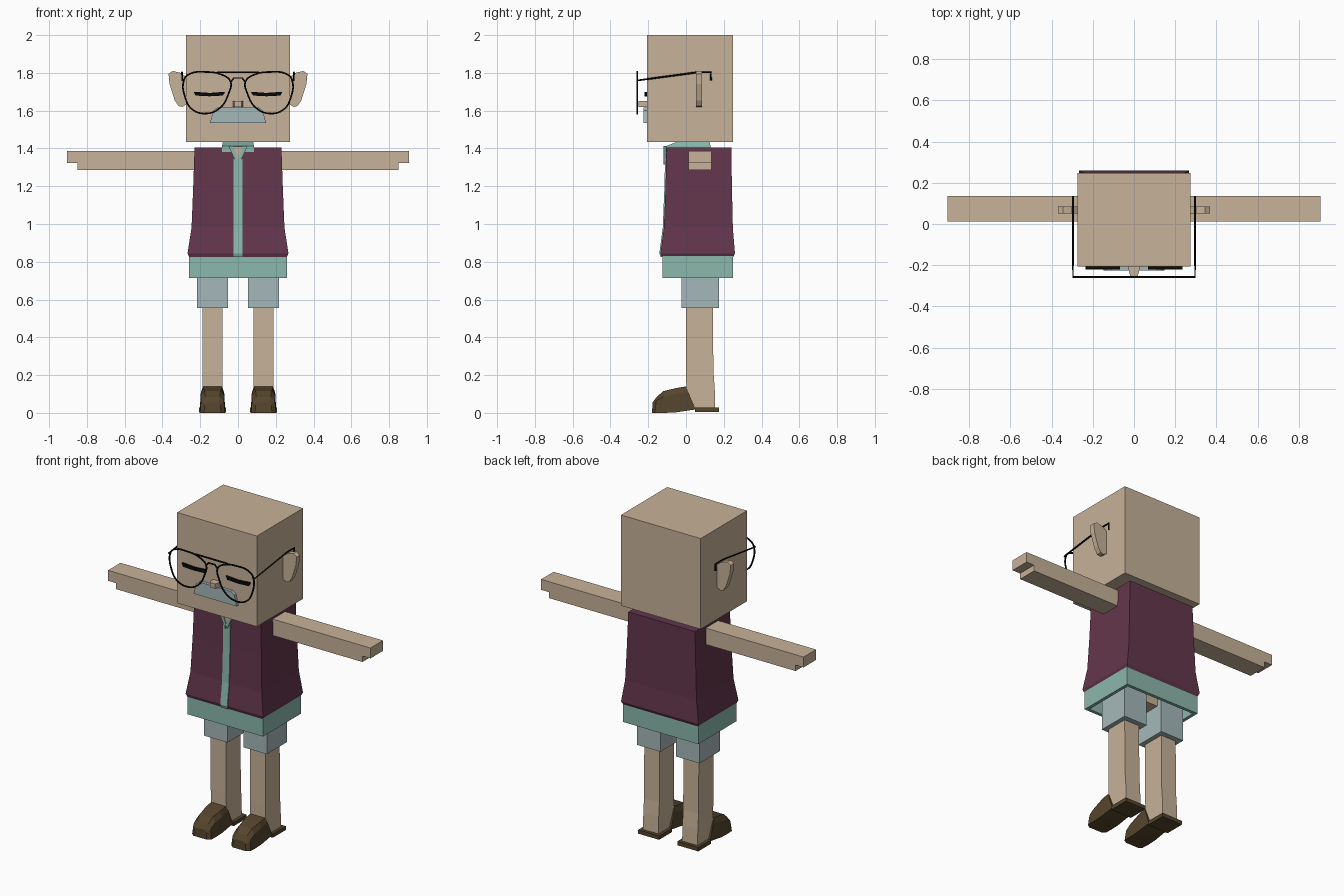
import bpy
import bmesh

cube = bpy.data.objects.get("Cube")
if cube:
    bpy.data.objects.remove(cube, do_unlink=True)


def material(name, r, g, b):
    m = bpy.data.materials.new(name)
    m.use_nodes = True
    m.diffuse_color = (r, g, b, 1)
    bsdf = m.node_tree.nodes["Principled BSDF"]
    bsdf.inputs["Base Color"].default_value = (r, g, b, 1)
    bsdf.inputs["Roughness"].default_value = 0.9
    return m


SKIN = material("skin", 0.57, 0.445, 0.314)
MAROON = material("maroon cloth", 0.125, 0.037, 0.072)
TEAL = material("teal cloth", 0.258, 0.479, 0.407)
GREY = material("pale blue grey", 0.376, 0.475, 0.485)
BROWN = material("brown leather", 0.089, 0.058, 0.025)
BLACK = material("black", 0.003, 0.003, 0.003)


def loft(name, rings, mat):
    """Skin a row of equal-length point rings and cap both ends."""
    bm = bmesh.new()
    rows = [[bm.verts.new(p) for p in ring] for ring in rings]
    n = len(rows[0])
    for a, b in zip(rows, rows[1:]):
        for i in range(n):
            j = (i + 1) % n
            bm.faces.new((a[i], a[j], b[j], b[i]))
    bm.faces.new(rows[0])
    bm.faces.new(rows[-1])
    bmesh.ops.recalc_face_normals(bm, faces=bm.faces)
    mesh = bpy.data.meshes.new(name)
    bm.to_mesh(mesh)
    bm.free()
    mesh.materials.append(mat)
    obj = bpy.data.objects.new(name, mesh)
    bpy.context.collection.objects.link(obj)
    return obj


def rect(x0, x1, y0, y1, z):
    return [(x0, y0, z), (x1, y0, z), (x1, y1, z), (x0, y1, z)]


def box(name, x0, x1, y0, y1, z0, z1, mat):
    return loft(name, [rect(x0, x1, y0, y1, z0), rect(x0, x1, y0, y1, z1)], mat)


def plate(name, outline, y0, y1, mat, s=1):
    """Extrude an x-z outline along y."""
    return loft(name, [[(s * x, y, z) for x, z in outline] for y in (y0, y1)], mat)


def wire(name, points, closed=False, bezier=False, radius=0.005):
    cu = bpy.data.curves.new(name, "CURVE")
    cu.dimensions = "3D"
    cu.bevel_depth = radius
    cu.bevel_resolution = 1
    cu.resolution_u = 5
    cu.use_fill_caps = True
    sp = cu.splines.new("BEZIER" if bezier else "POLY")
    pts = sp.bezier_points if bezier else sp.points
    pts.add(len(points) - 1)
    for p, co in zip(pts, points):
        if bezier:
            p.co = co
            p.handle_left_type = p.handle_right_type = "AUTO"
        else:
            p.co = (*co, 1)
    sp.use_cyclic_u = closed
    cu.materials.append(BLACK)
    obj = bpy.data.objects.new(name, cu)
    bpy.context.collection.objects.link(obj)
    return obj


# Head and face
box("head", -0.275, 0.275, -0.207, 0.248, 1.435, 2.0, SKIN)
loft("nose", [[(x, y, z) for x, z in ((-w, 1.62), (w, 1.62), (w, 1.65), (-w, 1.65))]
              for y, w in ((-0.2, 0.028), (-0.225, 0.026), (-0.252, 0.018))], SKIN)
plate("moustache", [(-0.148, 1.535), (0.148, 1.535), (0.132, 1.6), (0.108, 1.618),
                    (-0.108, 1.618), (-0.132, 1.6)], -0.226, -0.2, GREY)

# Neck, collar and open shirt front
box("neck", -0.06, 0.06, -0.03, 0.11, 1.38, 1.44, SKIN)
loft("collar", [rect(-0.085, 0.085, -0.105, 0.13, 1.38),
                rect(-0.085, 0.085, -0.105, 0.13, 1.412),
                rect(-0.08, 0.08, -0.05, 0.125, 1.434)], TEAL)
plate("throat", [(-0.035, 1.41), (0.035, 1.41), (0, 1.34)], -0.114, -0.1, SKIN)

# Vest: flared body with a turned-under bottom edge
vest_profile = [(0.825, 0.258, -0.128, 0.25), (0.845, 0.267, -0.135, 0.259),
                (0.98, 0.246, -0.117, 0.248), (1.2, 0.237, -0.108, 0.243),
                (1.405, 0.23, -0.104, 0.24)]
loft("vest", [rect(-w, w, y0, y1, z) for z, w, y0, y1 in vest_profile], MAROON)
placket = vest_profile[:-1] + [(1.345, 0.23, -0.105, 0.24)]
loft("shirt_front", [rect(-0.024, 0.024, y0 - 0.006, y0 + 0.002, z)
                     for z, w, y0, y1 in placket], TEAL)

# Shirt hem: hollow skirt below the vest
hem = [(0, 0.83), (0, 0.715), (0.02, 0.715), (0.02, 0.8)]
loft("shirt_hem", [rect(-0.26 + t, 0.26 - t, -0.125 + t, 0.25 - t, z) for t, z in hem], TEAL)
box("hips", -0.18, 0.18, 0.01, 0.14, 0.735, 0.81, SKIN)

ear = [(0.27, 1.775), (0.305, 1.8), (0.345, 1.81), (0.368, 1.795), (0.362, 1.74),
       (0.335, 1.655), (0.315, 1.625), (0.295, 1.62), (0.27, 1.635)]
eye = [(0.068, 1.7), (0.15, 1.694), (0.235, 1.7), (0.225, 1.68), (0.15, 1.676), (0.08, 1.68)]
flap = [(0.025, 1.412), (0.05, 1.412), (0.006, 1.315), (0, 1.34)]
arm = [(0.2, 1.285), (0.85, 1.285), (0.85, 1.322), (0.905, 1.322), (0.905, 1.387), (0.2, 1.387)]
lens = [(0.285, 1.765), (0.255, 1.795), (0.175, 1.805), (0.085, 1.79), (0.04, 1.755),
        (0.05, 1.69), (0.095, 1.615), (0.165, 1.585), (0.24, 1.605), (0.278, 1.665)]

# Shoe sections: bottom y, top y, bottom z, top z, lower and upper half width
shoe = [(-0.18, -0.177, 0, 0.055, 0.045, 0.032), (-0.165, -0.155, 0, 0.085, 0.066, 0.038),
        (-0.12, -0.12, 0, 0.115, 0.068, 0.042), (-0.06, -0.05, 0.002, 0.132, 0.068, 0.05),
        (0.05, 0.0, 0.018, 0.14, 0.066, 0.05)]


def shoe_ring(cx, yb, yt, zb, zt, wb, wt):
    ys, zs = yb + (yt - yb) * 0.75, zb + (zt - zb) * 0.75
    return [(cx - wb, yb, zb), (cx + wb, yb, zb), (cx + wb * 0.92, ys, zs),
            (cx + wt, yt, zt), (cx - wt, yt, zt), (cx - wb * 0.92, ys, zs)]


GLASS_Y = -0.258
for side, s in (("left", 1), ("right", -1)):
    plate(side + "_ear", ear, 0.052, 0.085, SKIN, s)
    plate(side + "_eye", eye, -0.22, -0.2, BLACK, s)
    plate(side + "_collar_flap", flap, -0.119, -0.1, TEAL, s)
    plate(side + "_arm", arm, 0.012, 0.135, SKIN, s)

    # Spectacle rim and side arm
    wire(side + "_rim", [(s * x, GLASS_Y, z) for x, z in lens], True, True)
    wire(side + "_temple", [(s * x, y, z) for x, y, z in (
        (0.282, GLASS_Y, 1.765), (0.296, GLASS_Y, 1.76), (0.296, 0.06, 1.803),
        (0.296, 0.132, 1.803), (0.296, 0.132, 1.76))])

    # Leg, shorts and shoe
    cx = s * 0.135
    box(side + "_shorts_leg", cx - 0.081, cx + 0.081, -0.025, 0.175, 0.555, 0.79, GREY)
    loft(side + "_leg", [rect(cx - w, cx + w, y0, y1, z) for z, w, y0, y1 in (
        (0.02, 0.053, 0.05, 0.155), (0.13, 0.053, 0.002, 0.152),
        (0.22, 0.053, 0.0, 0.145), (0.57, 0.053, 0.0, 0.142))], SKIN)
    loft(side + "_shoe", [shoe_ring(cx, *sec) for sec in shoe], BROWN)
    box(side + "_heel", cx - 0.072, cx + 0.072, 0.048, 0.175, 0.004, 0.028, BROWN)

# Spectacle bars
wire("brow_bar", [(-0.11, GLASS_Y, 1.803), (0.11, GLASS_Y, 1.803)])
wire("nose_bridge", [(x, GLASS_Y, z) for x, z in (
    (-0.04, 1.75), (-0.022, 1.773), (0.022, 1.773), (0.04, 1.75))])
